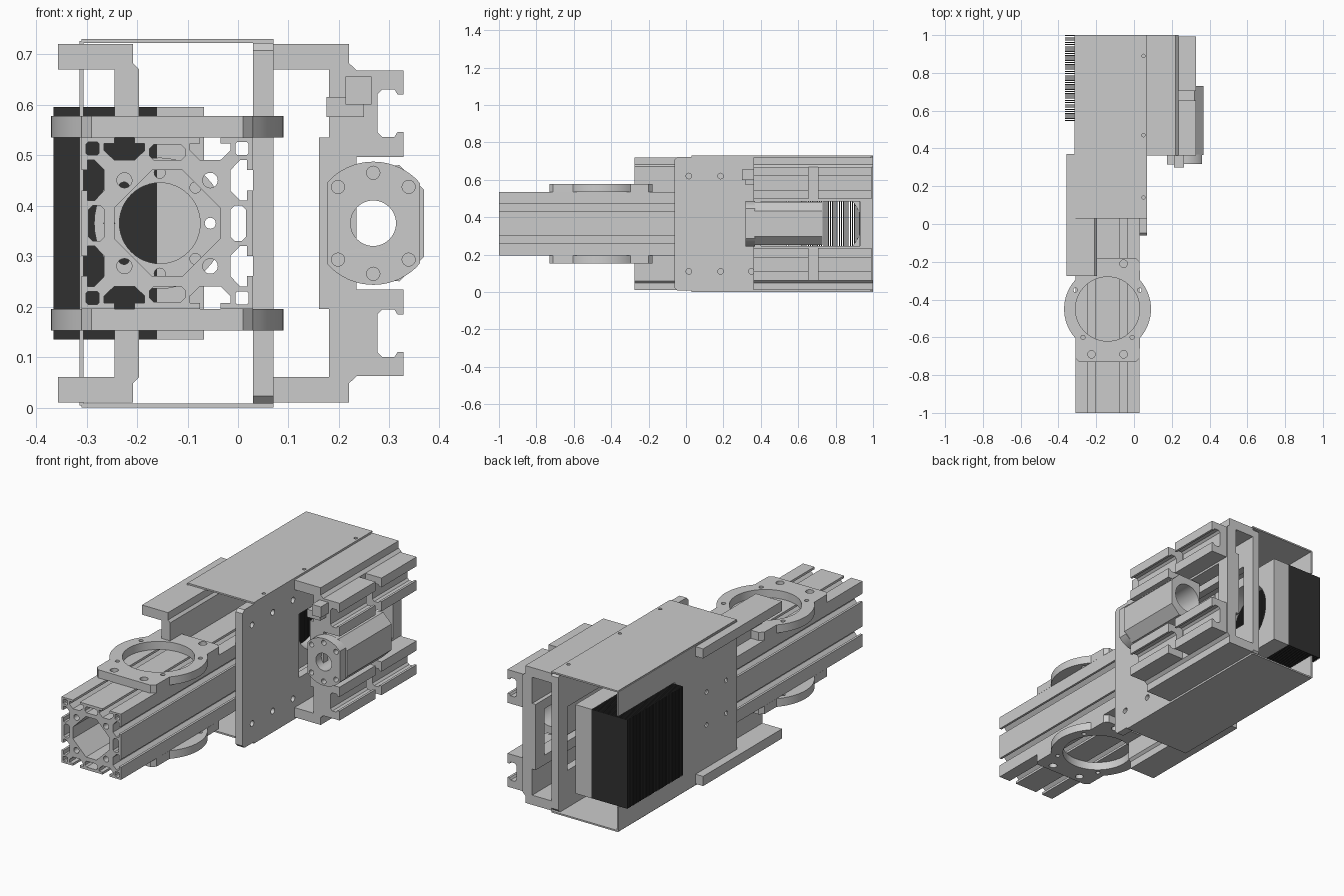
import bpy, bmesh
from math import sin, cos, radians, pi

if "Cube" in bpy.data.objects:
    bpy.data.objects.remove(bpy.data.objects["Cube"])

MID = 0.365   # height of the mirror plane


def circle(cx, cy, r, n=32):
    return [(cx + r * cos(2 * pi * i / n), cy + r * sin(2 * pi * i / n)) for i in range(n)]


def arc(cx, cy, r, a0, a1, n=16):
    return [(cx + r * cos(radians(a0 + (a1 - a0) * i / n)),
             cy + r * sin(radians(a0 + (a1 - a0) * i / n))) for i in range(n + 1)]


def rect(x0, x1, y0, y1, c=0.0):
    if c:
        return [(x0 + c, y0), (x1 - c, y0), (x1, y0 + c), (x1, y1 - c),
                (x1 - c, y1), (x0 + c, y1), (x0, y1 - c), (x0, y0 + c)]
    return [(x0, y0), (x1, y0), (x1, y1), (x0, y1)]


def flip(loops):
    return [[(x, 2 * MID - z) for x, z in l] for l in loops]


def prism(name, loops, axis, lo, hi):
    """Extrude a profile with holes along an axis; Y: (x,z), Z: (x,y), X: (y,z)."""
    cu = bpy.data.curves.new(name, 'CURVE')
    cu.dimensions, cu.fill_mode, cu.extrude = '2D', 'BOTH', (hi - lo) / 2
    for l in loops:
        s = cu.splines.new('POLY')
        s.points.add(len(l) - 1)
        for p, (u, v) in zip(s.points, l):
            p.co = (u, v, 0, 1)
        s.use_cyclic_u = True
    tmp = bpy.data.objects.new(name + "_curve", cu)
    bpy.context.collection.objects.link(tmp)
    bpy.context.view_layer.update()
    me = bpy.data.meshes.new_from_object(
        tmp.evaluated_get(bpy.context.evaluated_depsgraph_get()))
    bpy.data.objects.remove(tmp)
    m = (lo + hi) / 2
    bm = bmesh.new()
    bm.from_mesh(me)
    for v in bm.verts:
        a, b, c = v.co
        v.co = {'X': (c + m, a, b), 'Y': (a, c + m, b), 'Z': (a, b, c + m)}[axis]
    bmesh.ops.remove_doubles(bm, verts=bm.verts, dist=1e-5)
    bmesh.ops.recalc_face_normals(bm, faces=bm.faces)
    bm.to_mesh(me)
    bm.free()
    me.name = name
    ob = bpy.data.objects.new(name, me)
    bpy.context.collection.objects.link(ob)
    return ob


def box(name, x0, x1, y0, y1, z0, z1):
    return prism(name, [rect(x0, x1, z0, z1)], 'Y', y0, y1)


# slotted beam: two T-slots per side, hollow core, bores and corner cavities
BX, H = -0.14, 0.17
side = [(-H, -H)]
for s in (-0.085, 0.085):
    side += [(s + t, d - H) for t, d in ((-.02, 0), (-.02, .012), (-.04, .012), (-.04, .026),
             (-.02, .045), (.02, .045), (.04, .026), (.04, .012), (.02, .012), (.02, 0))]


def turned(pts, k):
    for _ in range(k):
        pts = [(-y, x) for x, y in pts]
    return pts


beam = [sum((turned(side, k) for k in range(4)), []), rect(-.105, .105, -.105, .105, .075)]
for k in range(4):
    beam += [turned(rect(-.035, .035, -.156, -.125, .008), k),
             turned(rect(.135, .161, .135, .161, .004), k),
             turned(circle(.085, .085, .015, 20), k)]
beam = [[(x + BX, z + MID) for x, z in l] for l in beam]
prism("slotted_beam", beam, 'Y', -1, 0.37)

# flange at the inner end of the beam
prism("inner_flange", [circle(-.155, MID, .13, 48), circle(-.155, MID, .08, 48)] +
      [circle(-.155 + .1 * cos(a), MID + .1 * sin(a), .011, 16)
       for a in [radians(90 + 45 * i) for i in range(8)]], 'Y', 0.37, 0.40)

# ring plates above and below the beam
CY = -0.45
ring = arc(BX, CY, .23, -42, 42) + [(BX + .17, -.2), (BX + .15, -.18), (BX - .15, -.18), (BX - .17, -.2)]
ring += arc(BX, CY, .23, 138, 222) + [(BX - .17, -.71), (BX - .15, -.73), (BX + .15, -.73), (BX + .17, -.71)]
ring = [ring, circle(BX, CY, .17, 64)]
ring += [circle(x, y, .011, 16) for x, y in ((-.31, -.35), (.03, -.35), (-.27, -.6), (-.01, -.6))]
ring += [circle(x, y, .02, 20) for x, y in ((-.055, -.21), (-.055, -.69), (-.225, -.69))]
prism("ring_plate_top", ring, 'Z', .535, .577)
prism("ring_plate_bottom", ring, 'Z', .153, .195)

# L-brackets on the left, standing on the beam
ell = [[(-.357, .67), (-.245, .67), (-.245, .535), (-.196, .535), (-.196, .67),
        (-.208, .682), (-.208, .72), (-.357, .72)]]
prism("left_bracket_top", ell, 'Y', -.275, .37)
prism("left_bracket_bottom", flip(ell), 'Y', -.275, .37)

# thin sheet cover: top, bottom and left side cut out around the heat sink
prism("cover_top", [[(-.31, .03), (.07, .03), (.07, 1), (-.31, 1)]] +
      [circle(.05, y, .009, 12) for y in (.14, .47, .89)], 'Z', .722, .73)
box("cover_bottom", -.31, .07, .03, 1, 0, .008)
prism("cover_side", [[(.03, .004), (1, .004), (1, .13), (.54, .13), (.54, .6), (1, .6),
                      (1, .726), (.03, .726)]] +
      [circle(y, z, .012, 12) for y in (.12, .28) for z in (.28, .45)], 'X', -.314, -.306)

# main upright plate with window and screw holes
prism("upright_plate", [rect(-.062, 1, .008, .722, .015), rect(.40, .927, .2, .53)] +
      [circle(y, z, .015, 20) for y in (.015, .185, .35) for z in (.11, .62)], 'X', .03, .07)

# C-shaped carrier on the right
cee = [[(.07, .67), (.18, .67), (.18, .535), (.16, .535), (.16, .485), (.235, .485),
        (.235, .668), (.22, .682), (.22, .72), (.07, .72)]]
prism("carrier_top", cee, 'Y', .362, 1)
prism("carrier_bottom", flip(cee), 'Y', .362, 1)
box("carrier_front_web", .16, .235, .362, .40, .245, .485)
box("carrier_back_web", .16, .235, .93, 1, .245, .485)

# slotted rails, two pieces above and two below
rail = [[(.235, .496), (.328, .496), (.328, .546), (.316, .546), (.31, .536), (.286, .536),
         (.276, .546), (.276, .62), (.286, .63), (.31, .63), (.316, .62), (.328, .62),
         (.328, .668), (.235, .668)]]
for tag, y0, y1 in (("front", .362, .655), ("back", .705, .992)):
    prism("rail_top_" + tag, rail, 'Y', y0, y1)
    prism("rail_bottom_" + tag, flip(rail), 'Y', y0, y1)

# nut housing with round bore and bolted flange
NX = .268
prism("nut_housing", [[(.19, .255), (.32, .25), (.368, .298), (.368, .432), (.32, .48), (.19, .475)],
                      circle(NX, MID, .075, 48)], 'Y', .365, .73)
prism("nut_sleeve", [circle(NX, MID, .075, 48), circle(NX, MID, .045, 48)], 'Y', .355, .565)
fl = arc(NX, MID, .122, 41, 139) + arc(NX, MID, .122, 221, 319)
prism("nut_flange", [fl, circle(NX, MID, .045, 48)] +
      [circle(NX + x, MID + z, .013, 16) for x, z in
       ((0, .1), (0, -.1), (.07, .072), (-.07, .072), (.07, -.072), (-.07, -.072))], 'Y', .318, .368)

# small sensor clip
box("clip_arm", .175, .25, .315, .365, .575, .615)
box("clip_head", .213, .264, .30, .362, .60, .656)

# fan frame and dark stacked-fin heat sink
prism("fan_frame", [rect(.545, 1, .135, .595), circle(.755, MID, .18, 64)], 'X', -.16, -.067)
dark = bpy.data.materials.new("dark_metal")
dark.diffuse_color = (.03, .03, .03, 1)
dark.use_nodes = True
dark.node_tree.nodes["Principled BSDF"].inputs["Base Color"].default_value = dark.diffuse_color
fin = box("heat_sink_fins", -.365, -.16, .545, .551, .135, .595)
fin.data.materials.append(dark)
arr = fin.modifiers.new("stack", 'ARRAY')
arr.use_relative_offset = False
arr.use_constant_offset = True
arr.count = 39
arr.constant_offset_displace = (0, .4490 / 38, 0)

# smooth the round walls only
for ob in bpy.context.collection.objects:
    ob.select_set(True)
    bpy.context.view_layer.objects.active = ob
bpy.ops.object.shade_smooth_by_angle(angle=radians(25))
